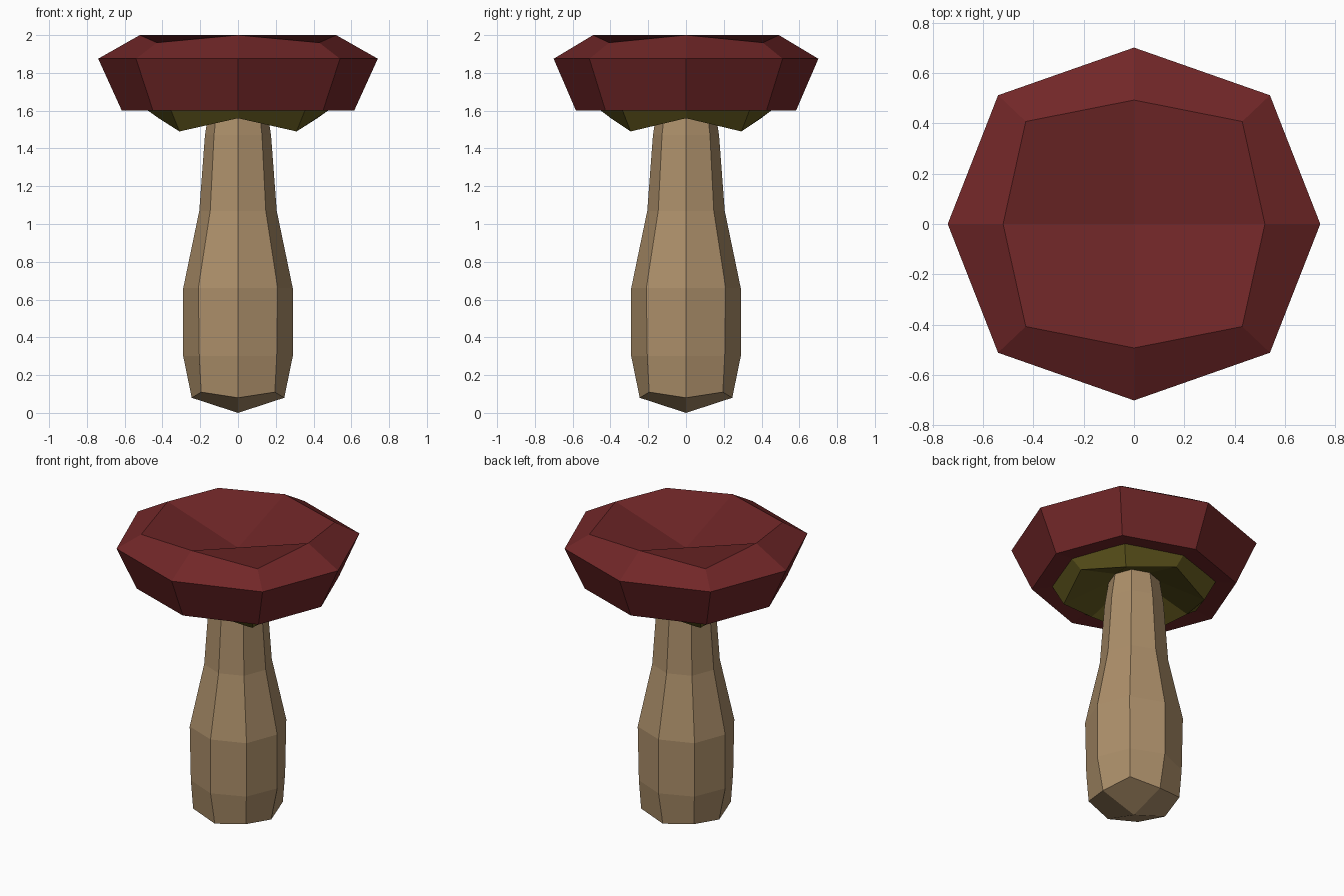
import bpy, bmesh

if "Cube" in bpy.data.objects:
    bpy.data.objects.remove(bpy.data.objects["Cube"])

def material(name, rgb):
    m = bpy.data.materials.new(name)
    m.diffuse_color = (*rgb, 1.0)
    m.use_nodes = True
    m.node_tree.nodes["Principled BSDF"].inputs["Base Color"].default_value = m.diffuse_color
    return m

def octagon(bm, axis, diag, z_axis, z_diag, squash):
    """Eight points: even ones on the axes, odd ones on the diagonals."""
    a, d = axis, diag
    xy = [(a, 0), (d, d), (0, a), (-d, d), (-a, 0), (-d, -d), (0, -a), (d, -d)]
    return [bm.verts.new((x, y * squash, z_diag if i % 2 else z_axis))
            for i, (x, y) in enumerate(xy)]

def fan(bm, ring, z, up):
    """Close a ring with four quads around a centre point."""
    c = bm.verts.new((0, 0, z))
    for i in range(0, 8, 2):
        quad = [ring[i], ring[i + 1], ring[(i + 2) % 8], c]
        # keeps the axis points on the split diagonal either way round
        bm.faces.new(quad if up else [quad[2], quad[1], quad[0], c])

def loft(name, rings, mat, squash=1.0, bottom=None, top=None):
    bm = bmesh.new()
    loops = [octagon(bm, *r, squash) for r in rings]
    for lo, hi in zip(loops, loops[1:]):
        for i in range(8):
            j = (i + 1) % 8
            bm.faces.new([lo[i], lo[j], hi[j], hi[i]])
    if bottom is not None:
        fan(bm, loops[0], bottom, False)
    if top is not None:
        fan(bm, loops[-1], top, True)
    me = bpy.data.meshes.new(name)
    bm.to_mesh(me)
    bm.free()
    me.materials.append(mat)
    ob = bpy.data.objects.new(name, me)
    bpy.context.collection.objects.link(ob)
    return ob

tan = material("stem tan", (0.413, 0.275, 0.144))
red = material("cap dark red", (0.165, 0.020, 0.021))
olive = material("gill olive", (0.122, 0.098, 0.013))

# Stem: bulbous octagonal column (axis radius, diagonal xy, axis z, diagonal z)
loft("stem", [
    (0.245, 0.195, 0.08, 0.11),
    (0.29, 0.205, 0.30, 0.30),
    (0.29, 0.21, 0.66, 0.66),
    (0.205, 0.147, 1.07, 1.07),
    (0.175, 0.127, 1.47, 1.47),
    (0.15, 0.11, 1.63, 1.63),
], tan, bottom=0.0, top=1.64)

# Gills: collar hanging under the cap, rising again towards the stem
loft("gills", [
    (0.15, 0.11, 1.63, 1.63),
    (0.42, 0.31, 1.56, 1.49),
    (0.49, 0.36, 1.61, 1.615),
], olive, squash=0.947)

# Cap: flared rim with a dished top
loft("cap", [
    (0.48, 0.35, 1.615, 1.615),
    (0.615, 0.45, 1.60, 1.60),
    (0.74, 0.54, 1.875, 1.875),
    (0.52, 0.43, 2.0, 1.96),
], red, squash=0.947, bottom=1.64, top=1.83)
